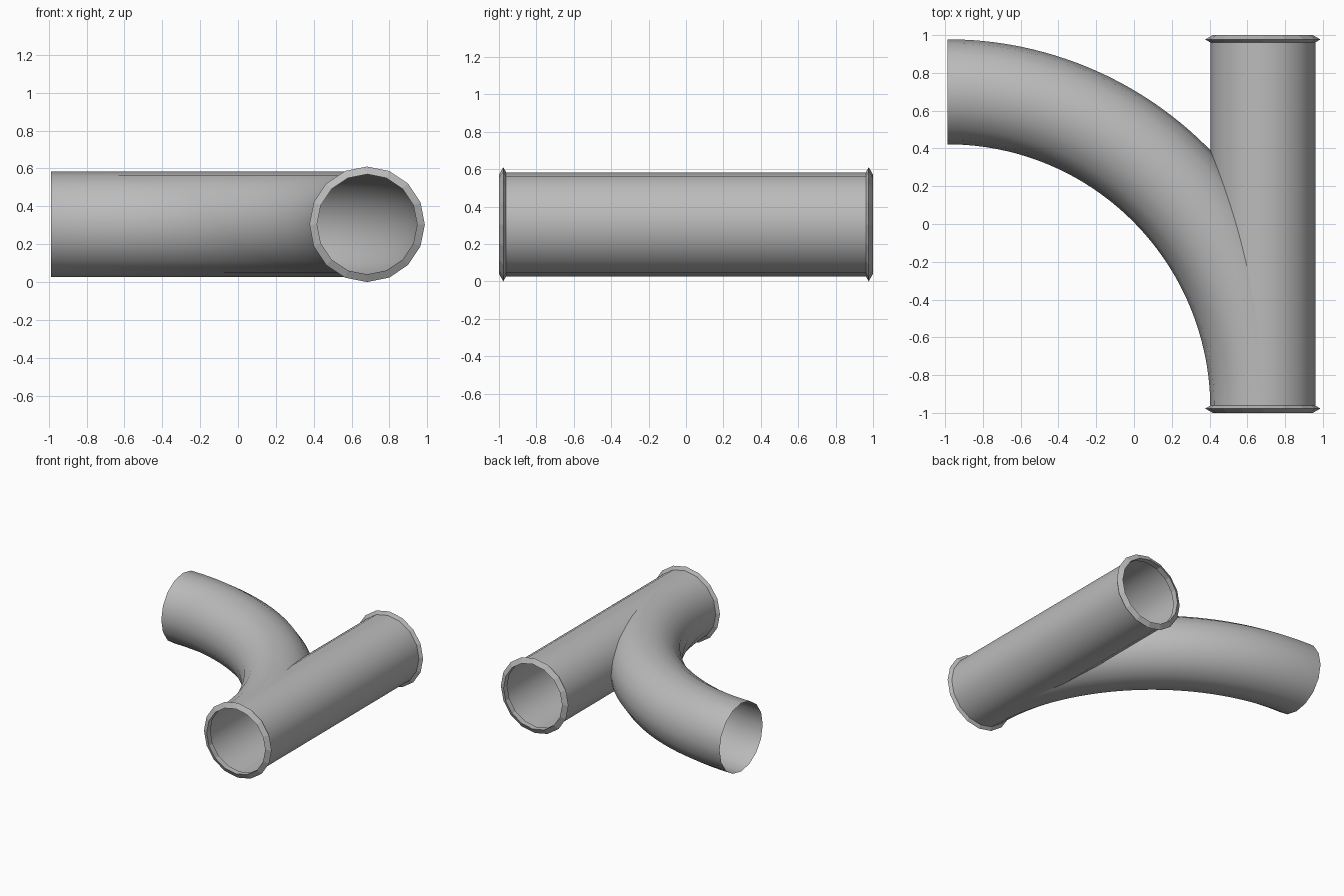
import bpy, bmesh, math
from mathutils import Vector

if "Cube" in bpy.data.objects:
    bpy.data.objects.remove(bpy.data.objects["Cube"])

SIDES = 16
PX, PZ, R = 0.682, 0.305, 0.278      # main pipe axis and pipe radius
END, LIP = 0.977, 0.027              # pipe half length, lip size

grey = bpy.data.materials.new("light grey")
grey.diffuse_color = (0.5, 0.5, 0.5, 1)
grey.use_nodes = True
grey.node_tree.nodes["Principled BSDF"].inputs["Base Color"].default_value = grey.diffuse_color


def loft(name, rings, closed=False, smooth=True):
    """Skin a list of rings of points into an open or closed tube."""
    bm = bmesh.new()
    loops = [[bm.verts.new(p) for p in ring] for ring in rings]
    pairs = list(zip(loops, loops[1:])) + ([(loops[-1], loops[0])] if closed else [])
    for a, b in pairs:
        for i in range(SIDES):
            j = (i + 1) % SIDES
            bm.faces.new((a[i], a[j], b[j], b[i])).smooth = smooth
    bmesh.ops.recalc_face_normals(bm, faces=bm.faces)
    mesh = bpy.data.meshes.new(name)
    bm.to_mesh(mesh)
    bm.free()
    mesh.materials.append(grey)
    obj = bpy.data.objects.new(name, mesh)
    bpy.context.collection.objects.link(obj)
    return obj


def ring(centre, side, radius):
    """Upright circle of points; side is its horizontal direction."""
    up = Vector((0, 0, 1))
    return [centre + radius * (math.cos(t) * side + math.sin(t) * up)
            for t in (2 * math.pi * i / SIDES for i in range(SIDES))]


X = Vector((1, 0, 0))

# Straight pipe, open at both ends
loft("straight_pipe", [ring(Vector((PX, y, PZ)), X, R) for y in (-END, END)])

# Curved branch: quarter turn from the front end to the left
bend = []
CX, CY, RX, RY = -0.988, -END, PX + 0.988, 1.677
for k in range(49):
    a = math.pi / 2 * k / 48
    side = Vector((math.cos(a), math.sin(a), 0))
    bend.append(ring(Vector((CX + RX * side.x, CY + RY * side.y, PZ)), side, R))
loft("curved_branch", bend)

# Triangular lips around both ends of the straight pipe
for name, y in (("front_lip", -END), ("back_lip", END)):
    profile = []
    for k in range(3):
        a = 2 * math.pi * k / 3
        centre = Vector((PX, y + LIP * math.sin(a), PZ))
        profile.append(ring(centre, X, R + LIP * math.cos(a)))
    loft(name, profile, closed=True, smooth=False)
